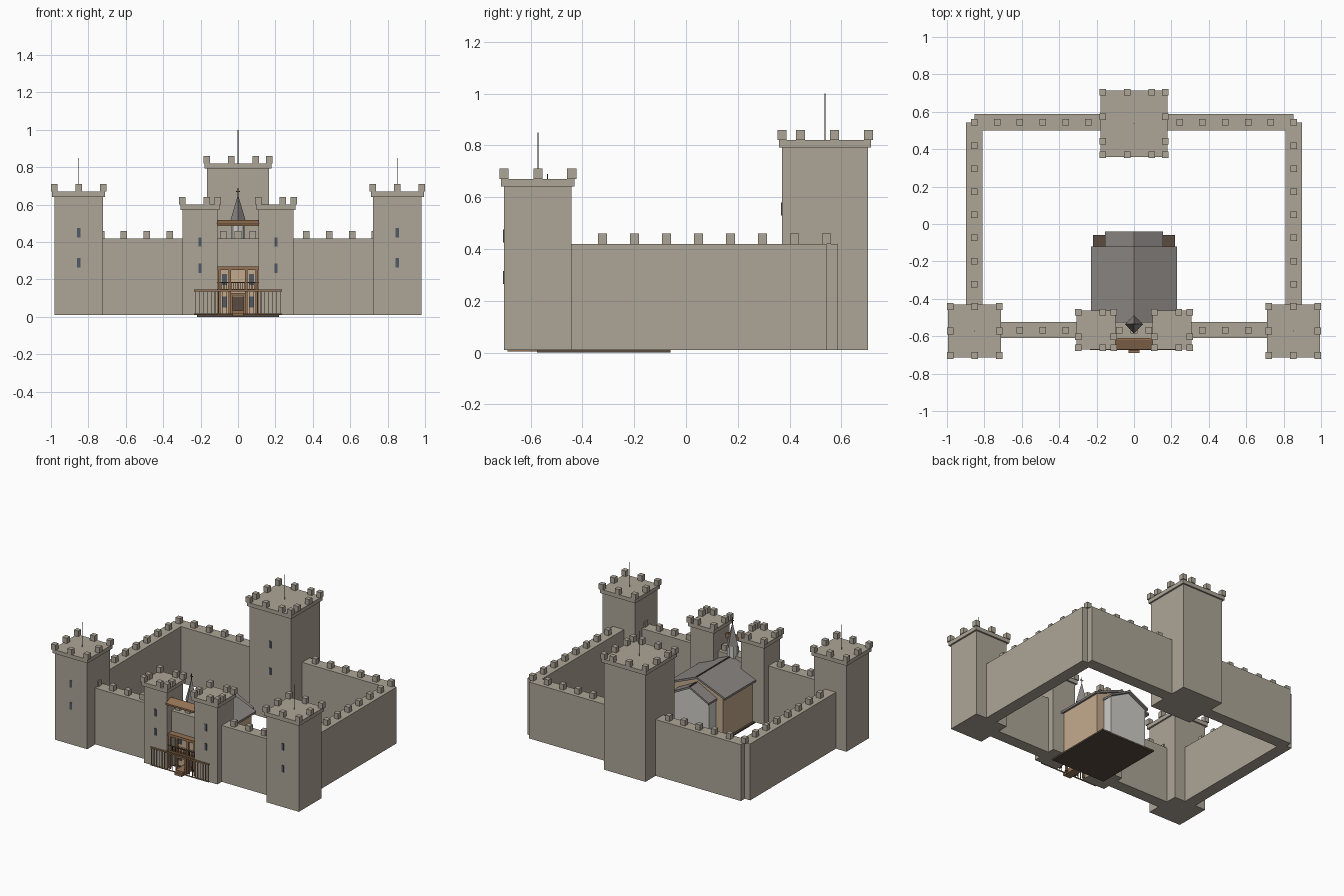
import bpy, bmesh
from mathutils import Matrix, Vector

if "Cube" in bpy.data.objects:
    bpy.data.objects.remove(bpy.data.objects["Cube"])


def material(name, r, g, b):
    m = bpy.data.materials.new(name)
    m.diffuse_color = (r, g, b, 1)
    m.use_nodes = True
    m.node_tree.nodes["Principled BSDF"].inputs["Base Color"].default_value = m.diffuse_color
    return m


STONE = material("stone", .42, .38, .31)
WOOD = material("wood", .30, .17, .09)
DARK = material("dark_wood", .10, .07, .05)
TAN = material("tan_plaster", .55, .40, .27)
SLATE = material("slate", .25, .23, .22)
PALE = material("pale_plaster", .62, .61, .58)
GLASS = material("window_glass", .08, .10, .13)


def finish(name, bm, mat):
    bmesh.ops.recalc_face_normals(bm, faces=bm.faces)
    me = bpy.data.meshes.new(name)
    bm.to_mesh(me)
    bm.free()
    me.materials.append(mat)
    ob = bpy.data.objects.new(name, me)
    bpy.context.collection.objects.link(ob)
    return ob


def boxes(name, mat, spans):
    """One object from boxes given as (x0, x1, y0, y1, z0, z1)."""
    bm = bmesh.new()
    for x0, x1, y0, y1, z0, z1 in spans:
        c = Vector((x0 + x1, y0 + y1, z0 + z1)) / 2
        s = Matrix.Diagonal((x1 - x0, y1 - y0, z1 - z0, 1))
        bmesh.ops.create_cube(bm, size=1, matrix=Matrix.Translation(c) @ s)
    return finish(name, bm, mat)


def prism(name, mat, profile, start, end, axis="y"):
    """Extrude a profile: (x, z) along y, or (y, z) along x."""
    bm = bmesh.new()
    place = (lambda a, b, t: (a, t, b)) if axis == "y" else (lambda a, b, t: (t, a, b))
    f = bm.faces.new([bm.verts.new(place(a, b, start)) for a, b in profile])
    new = bmesh.ops.extrude_face_region(bm, geom=[f])["geom"]
    shift = Vector(place(0, 0, end - start))
    bmesh.ops.translate(bm, vec=shift, verts=[v for v in new if isinstance(v, bmesh.types.BMVert)])
    return finish(name, bm, mat)


def cone(name, mat, x, y, z0, z1, r0, r1, sides):
    bm = bmesh.new()
    bmesh.ops.create_cone(bm, cap_ends=True, segments=sides, radius1=r0, radius2=r1,
                          depth=z1 - z0, matrix=Matrix.Translation((x, y, (z0 + z1) / 2)))
    return finish(name, bm, mat)


def merlon(x, y, z):
    return (x - .0175, x + .0175, y - .0175, y + .0175, z, z + .04)


def tower(name, x, y, half, top, slits, pole=0):
    cap = half + .012
    boxes(name + "_body", STONE, [(x - half, x + half, y - half, y + half, .01, top - .028)])
    boxes(name + "_cap", STONE, [(x - cap, x + cap, y - cap, y + cap, top - .028, top)])
    # battlements stepped from one corner, with a last one at the far corner
    h = half + .001
    steps = [-h + .131 * i for i in range(4) if -h + .131 * i < h - .02] + [h]
    spots = {(s, e) for s in steps for e in (-h, h)} | {(e, -s) for s in steps for e in (-h, h)}
    boxes(name + "_battlements", STONE, [merlon(x + a, y + b, top) for a, b in sorted(spots)])
    f = y - half
    boxes(name + "_windows", GLASS,
          [(x - .009, x + .009, f - .004, f + .004, z - .025, z + .025) for z in slits])
    if pole:
        cone(name + "_flagpole", DARK, x, y, top, pole, .002, .002, 8)


# towers
tower("keep", 0, .537, .166, .82, (.555, .36), 1.0)
for side, sx in (("left", -1), ("right", 1)):
    tower(side + "_corner_tower", sx * .852, -.572, .13, .67, (.45, .29), .85)
    tower(side + "_gate_tower", sx * .203, -.567, .093, .60, (.40, .26))
    # side curtain walls
    boxes(side + "_wall", STONE, [(sx * .853 - .044, sx * .853 + .044, -.47, .543, .01, .42)])
    boxes(side + "_wall_battlements", STONE,
          [merlon(sx * .853, .543 - .1235 * i, .42) for i in range(8)])
    # front walls
    a, b = sorted((sx * .29, sx * .74))
    boxes(side + "_front_wall", STONE, [(a, b, -.61, -.524, .01, .42)])

# back wall and arch above the gate
boxes("back_wall", STONE, [(-.853, .853, .50, .587, .01, .42)])
boxes("gate_lintel", STONE, [(-.115, .115, -.61, -.524, .27, .42)])
boxes("back_battlements", STONE, [merlon(.122 * i, .543, .42) for i in range(-7, 8) if abs(i) > 1])
boxes("front_battlements", STONE,
      [merlon(.122 * i, -.567, .42) for i in (-6, -5, -4, -3, 3, 4, 5, 6)]
      + [merlon(x, -.567, .42) for x in (-.08, 0, .08)])

# hall in the courtyard
boxes("hall_floor", DARK, [(-.22, .22, -.575, -.06, 0, .012)])
prism("hall_walls", TAN, [(-.205, .012), (.205, .012), (.205, .315), (0, .40), (-.205, .315)], -.565, -.135)
prism("hall_roof", SLATE, [(-.23, .305), (0, .40), (.23, .305), (.23, .32), (0, .415), (-.23, .32)], -.53, -.12)
prism("rear_room", PALE, [(-.145, .012), (.145, .012), (.145, .285), (0, .36), (-.145, .285)], -.14, -.06)
prism("rear_roof", SLATE, [(-.155, .28), (0, .36), (.155, .28), (.155, .295), (0, .375), (-.155, .295)], -.14, -.04)
boxes("roof_ridge", DARK, [(-.004, .004, -.53, -.12, .405, .419), (-.004, .004, -.12, -.04, .368, .379)])

# bell turret with spire and cross
cone("bell_turret", PALE, 0, -.535, .38, .49, .036, .036, 8)
cone("spire", SLATE, 0, -.535, .49, .65, .048, .001, 4)
boxes("spire_cross", DARK, [(-.002, .002, -.537, -.533, .645, .69),
                            (-.012, .012, -.537, -.533, .667, .672)])

# small canopy between the gate towers
prism("gate_canopy", WOOD, [(-.672, .485), (-.672, .497), (-.62, .518), (-.61, .518), (-.61, .485)],
      -.113, .113, "x")

# two-storey timber porch
boxes("porch_posts", WOOD, [(x - .007, x + .007, -.645, -.631, .012, .25)
                            for x in (-.1, -.045, .045, .1)])
boxes("porch_floors", WOOD, [(-.112, .112, -.65, -.56, .135, .148),
                             (-.112, .112, -.65, -.56, .25, .268)])
boxes("porch_balusters", DARK, [(-.1 + .0125 * i - .0015, -.1 + .0125 * i + .0015, -.648, -.644, .148, .18)
                                for i in range(17)] + [(-.11, .11, -.65, -.643, .18, .186)])
boxes("porch_windows", GLASS, [(x - .014, x + .014, -.57, -.56, z, z + .06)
                               for x in (-.072, .072) for z in (.05, .17)])
boxes("hall_door", DARK, [(-.03, .03, -.572, -.56, .012, .11)])
boxes("door_frame", WOOD, [(-.04, -.03, -.655, -.64, .012, .115), (.03, .04, -.655, -.64, .012, .115),
                           (-.04, .04, -.655, -.64, .115, .128)])
boxes("entry_steps", WOOD, [(-.03, .03, -.69, -.575, .004, .02), (-.03, .03, -.675, -.575, .02, .035)])

# long railing across the gate front
boxes("gate_railing", WOOD, [(-.235, .235, -.673, -.665, .136, .146), (-.235, .235, -.672, -.666, .012, .018)]
      + [(s * x - .0015, s * x + .0015, -.671, -.667, .012, .138)
         for s in (-1, 1) for x in [.228 - .021 * i for i in range(9)]])
